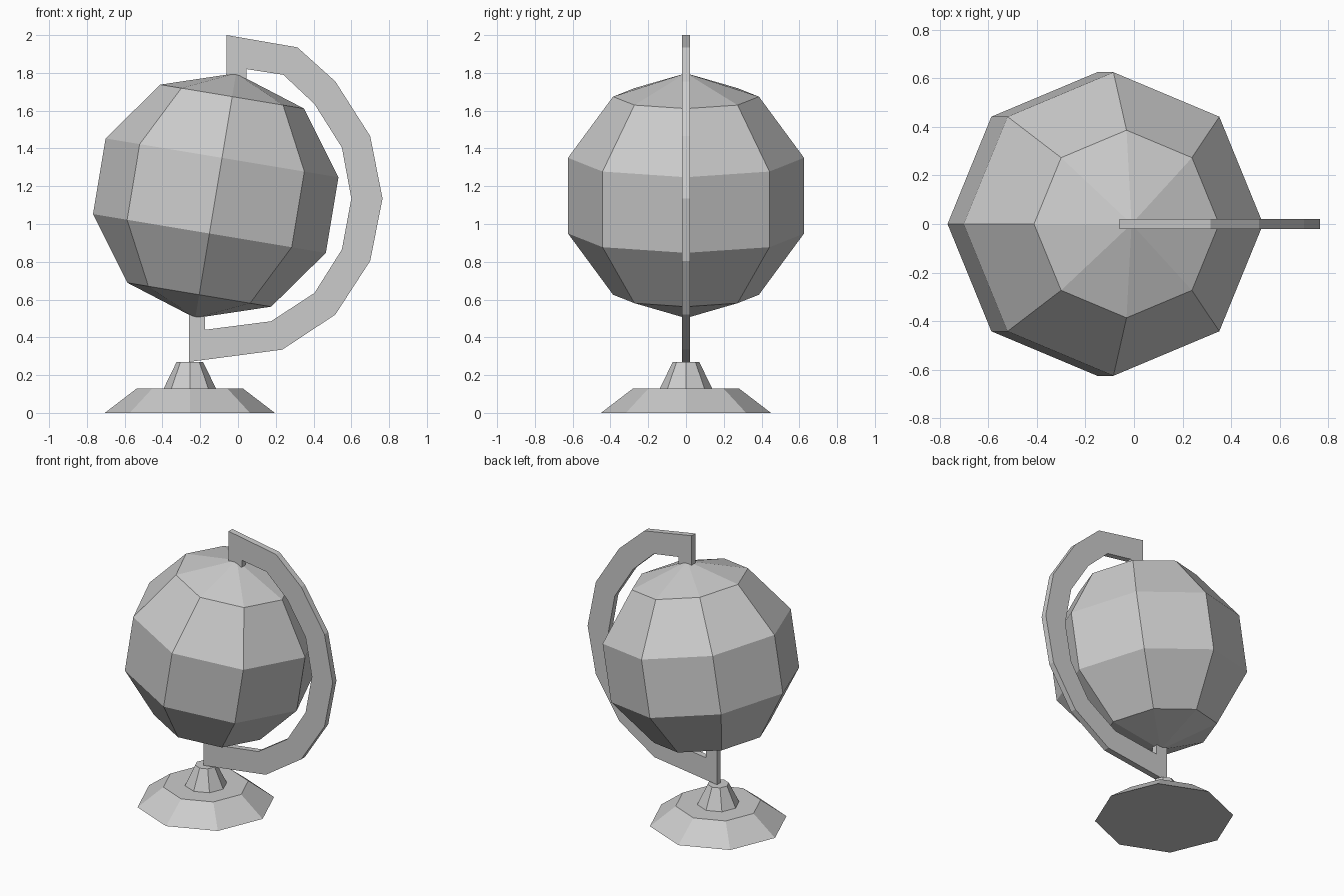
import bpy
import bmesh
from math import cos, sin, tau, radians

if "Cube" in bpy.data.objects:
    bpy.data.objects.remove(bpy.data.objects["Cube"], do_unlink=True)

grey = bpy.data.materials.new("light grey")
grey.use_nodes = True
grey.diffuse_color = (0.6, 0.6, 0.6, 1)
grey.node_tree.nodes["Principled BSDF"].inputs["Base Color"].default_value = (0.6, 0.6, 0.6, 1)

SIDES = 8


def finish(name, bm):
    """Turn a bmesh into a flat shaded object."""
    bmesh.ops.recalc_face_normals(bm, faces=bm.faces)
    mesh = bpy.data.meshes.new(name)
    bm.to_mesh(mesh)
    bm.free()
    mesh.materials.append(grey)
    obj = bpy.data.objects.new(name, mesh)
    bpy.context.collection.objects.link(obj)
    return obj


def lathe(name, profile, x):
    """Capped eight-sided solid turned from (radius, height) pairs."""
    bm = bmesh.new()
    rings = [[bm.verts.new((r * cos(tau * i / SIDES), r * sin(tau * i / SIDES), z))
              for i in range(SIDES)] for r, z in profile]
    for low, high in zip(rings, rings[1:]):
        for i in range(SIDES):
            j = (i + 1) % SIDES
            bm.faces.new((low[i], low[j], high[j], high[i]))
    bm.faces.new(rings[0])
    bm.faces.new(rings[-1])
    obj = finish(name, bm)
    obj.location.x = x
    return obj


# Stepped stand
lathe("stand", [(0.45, 0), (0.28, 0.13), (0.138, 0.13), (0.07, 0.27)], -0.255)

# Tilted globe
bm = bmesh.new()
bmesh.ops.create_uvsphere(bm, u_segments=SIDES, v_segments=5, radius=0.657)
globe = finish("globe", bm)
globe.location = (-0.118, 0, 1.15)
globe.rotation_euler.y = radians(9.45)

# Curved arm, outer and inner edges paired from the top pin to the bottom pin
outer = [(-0.06, 1.77), (-0.06, 2.0), (0.315, 1.935), (0.515, 1.755), (0.7, 1.465),
         (0.765, 1.135), (0.7, 0.805), (0.515, 0.52), (0.235, 0.335), (-0.26, 0.27), (-0.26, 0.53)]
inner = [(0.045, 1.77), (0.045, 1.82), (0.24, 1.79), (0.405, 1.635), (0.55, 1.405),
         (0.6, 1.135), (0.55, 0.865), (0.405, 0.635), (0.175, 0.485), (-0.175, 0.44), (-0.175, 0.53)]
bm = bmesh.new()
sections = [[bm.verts.new((x, y, z)) for (x, z), y in
             ((o, -0.021), (n, -0.021), (n, 0.021), (o, 0.021))]
            for o, n in zip(outer, inner)]
for a, b in zip(sections, sections[1:]):
    for i in range(4):
        j = (i + 1) % 4
        bm.faces.new((a[i], a[j], b[j], b[i]))
bm.faces.new(sections[0])
bm.faces.new(sections[-1])
finish("arm", bm)
